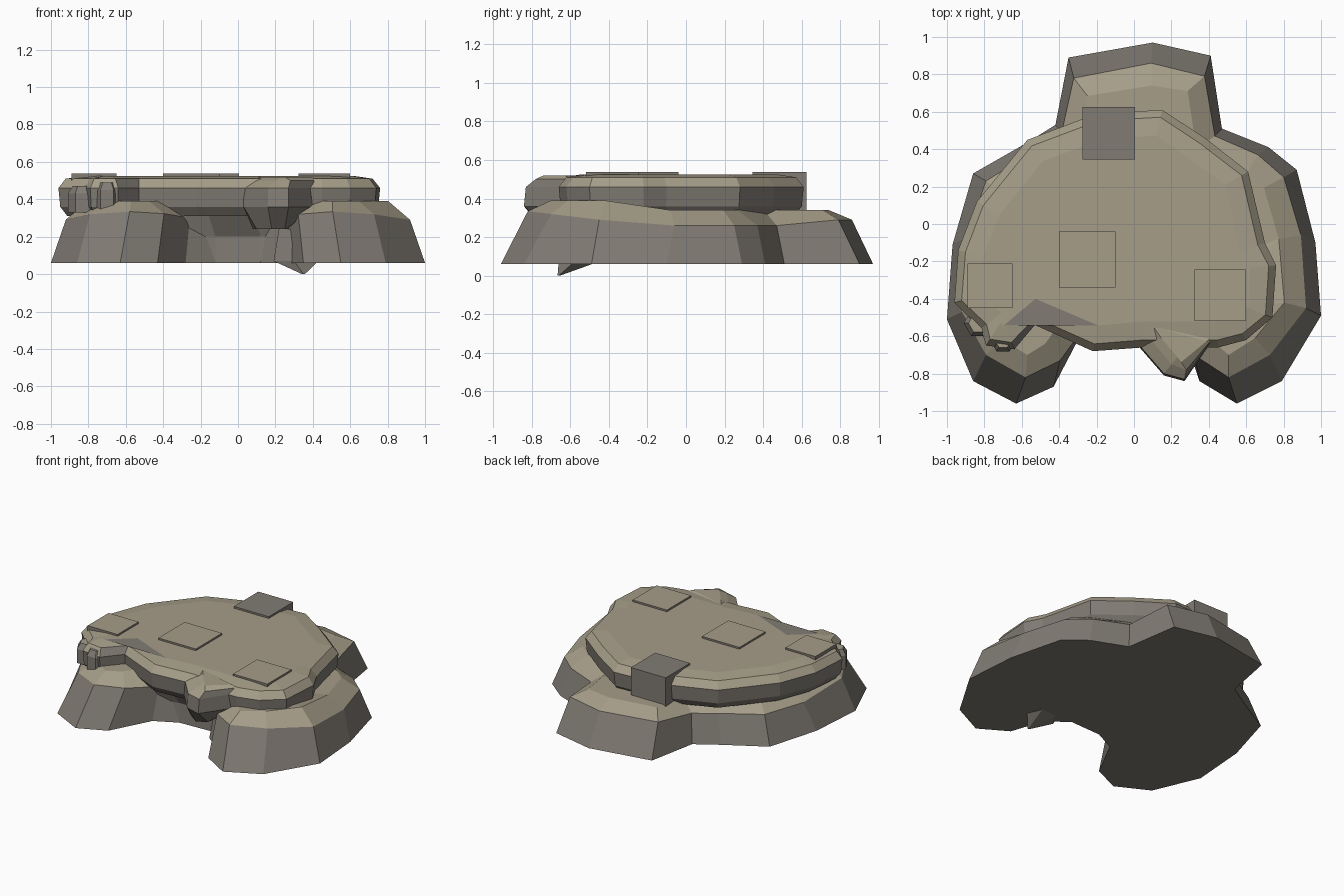
import bpy, bmesh, math
from mathutils import Vector

cube = bpy.data.objects.get("Cube")
if cube:
    bpy.data.objects.remove(cube)


def material(name, rgb):
    m = bpy.data.materials.new(name)
    m.use_nodes = True
    m.diffuse_color = (*rgb, 1)
    m.node_tree.nodes["Principled BSDF"].inputs["Base Color"].default_value = (*rgb, 1)
    return m


TAN = material("tan_stone_top", (0.38, 0.34, 0.25))
GREY = material("grey_stone_side", (0.22, 0.2, 0.175))


def finish(name, bm, all_grey=False):
    """Store the mesh: upward faces are tan, steep and lower faces grey."""
    bmesh.ops.recalc_face_normals(bm, faces=bm.faces)
    for f in bm.faces:
        f.material_index = 1 if all_grey or f.normal.z < 0.55 else 0
    mesh = bpy.data.meshes.new(name)
    bm.to_mesh(mesh)
    bm.free()
    mesh.materials.append(TAN)
    mesh.materials.append(GREY)
    ob = bpy.data.objects.new(name, mesh)
    bpy.context.collection.objects.link(ob)
    return ob


def loft(name, rings):
    """Skin equal-length rings of 3D points and cap both ends."""
    bm = bmesh.new()
    loops = [[bm.verts.new(p) for p in ring] for ring in rings]
    n = len(loops[0])
    for a, b in zip(loops, loops[1:]):
        for i in range(n):
            j = (i + 1) % n
            bm.faces.new((a[i], a[j], b[j], b[i]))
    bm.faces.new(loops[0])
    bm.faces.new(loops[-1])
    bmesh.ops.triangulate(bm, faces=[f for f in bm.faces if len(f.verts) > 4])
    return finish(name, bm)


def inset(points, d):
    """Move a counter-clockwise outline inward by d."""
    out = []
    n = len(points)
    for i, p in enumerate(points):
        a, b = Vector(points[i - 1]), Vector(points[(i + 1) % n])
        t = (b - a).normalized()
        out.append((p[0] - t.y * d, p[1] + t.x * d))
    return out


def level(points, z):
    return [(x, y, z(x, y) if callable(z) else z) for x, y in points]


# Lower ledge: two front lobes with a notch between and a tongue at the back
base = [(.55, -.96), (.79, -.84), (1, -.49), (.97, -.1), (.87, .29), (.72, .41),
        (.47, .51), (.41, .9), (.1, .97), (-.35, .89), (-.42, .53), (-.58, .43),
        (-.86, .27), (-.97, -.11), (-1, -.51), (-.86, -.84), (-.63, -.96),
        (-.43, -.87), (-.28, -.58), (-.12, -.5), (.12, -.49), (.27, -.6), (.35, -.84)]


def rim_height(x, y):
    return .26 + .08 * max(0, min(1, -y * 1.5 - .3)) + .03 * (y > .7)


def shoulder_height(x, y):
    return .34 + .05 * (y < -.4)


rim = [(x * .92, y + (.14 if y < -.7 else -.11 if y > .7 else -.04 if y > .2 else .04))
       for x, y in base]
shoulder = inset(rim, .12)
loft("lower_ledge", [level(base, .06), level(rim, rim_height),
                     level(shoulder, shoulder_height)])

# Upper slab with a bevelled top edge and an undercut
slab = [(.2, -.66), (.45, -.66), (.6, -.62), (.74, -.5), (.76, -.22), (.7, -.1),
        (.61, .28), (.38, .46), (.15, .61), (-.2, .59), (-.57, .45), (-.84, .12),
        (-.94, -.14), (-.96, -.42), (-.82, -.56), (-.79, -.65), (-.64, -.67),
        (-.53, -.54), (-.22, -.68), (.05, -.66)]
loft("upper_slab", [level(inset(slab, .05), .31), level(inset(slab, .01), .36),
                    level(slab, .46), level(inset(slab, .04), .51),
                    level(inset(slab, .14), .525)])

# Recessed wall filling the notch under the slab
wall_low = [(-.4, -.55), (-.12, -.5), (.12, -.49), (.42, -.56), (.4, 0), (-.4, 0)]
wall_top = [(-.46, -.55), (-.2, -.65), (.06, -.63), (.4, -.6), (.4, 0), (-.4, 0)]
loft("recessed_wall", [level(wall_low, .06), level(inset(wall_low, .005), .2),
                       level(wall_top, .45)])

# Overhanging nose at the front
nose_low = [(.1, -.68), (.18, -.74), (.25, -.7), (.27, -.56), (.08, -.54)]
nose_mid = [(.03, -.66), (.16, -.81), (.27, -.84), (.42, -.62), (.04, -.5)]
nose_top = [(.1, -.63), (.2, -.75), (.28, -.78), (.43, -.6), (.1, -.5)]
loft("front_nose", [level(nose_low, .24), level(nose_mid, .36),
                    level([(x, y + .01) for x, y in nose_mid], .46),
                    level(nose_top, .5), level(inset(nose_top, .05), .52)])

# Small shard pointing down below the front
shard = [(.19, -.6), (.3, -.66), (.43, -.58), (.38, -.46), (.24, -.47)]
tip = [(.35 + (x - .31) * .06, -.66 + (y + .56) * .06) for x, y in shard]
loft("hanging_shard", [level(tip, 0), level(shard, .07), level(inset(shard, .03), .24)])

# Broken lumps on the front right corner
for i, (x, y, r, h) in enumerate([(-.7, -.62, .07, .49), (-.83, -.53, .08, .47)]):
    lump = [(x + r * math.cos(k * math.tau / 6), y + r * math.sin(k * math.tau / 6))
            for k in range(6)]
    loft(f"corner_lump_{i + 1}", [level(lump, .33), level(lump, h - .04),
                                  level(inset(lump, .025), h)])


# Square stone blocks set into the slab
def block(name, x, y, size, low, grey=False):
    bm = bmesh.new()
    bmesh.ops.create_cube(bm, size=1)
    top = .538
    for v in bm.verts:
        v.co = (x + v.co.x * size, y + v.co.y * size, top if v.co.z > 0 else low)
    finish(name, bm, grey)


block("right_block", -.77, -.33, .24, .33)
block("centre_block", -.25, -.19, .3, .4)
block("left_block", .46, -.38, .275, .4)
block("back_block", -.135, .485, .28, .3, True)
